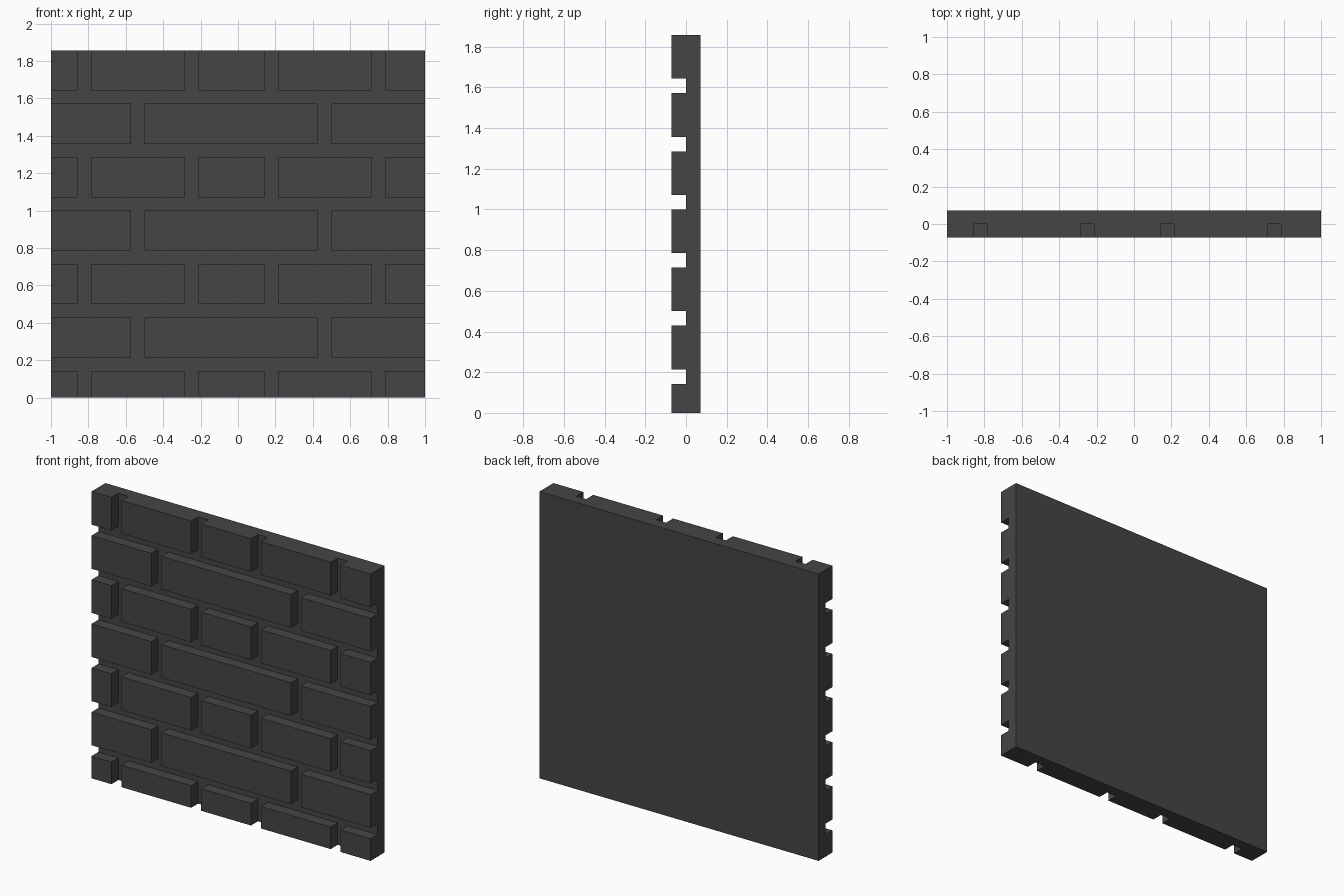
import bpy, bmesh, math
from mathutils import Vector

if "Cube" in bpy.data.objects:
    bpy.data.objects.remove(bpy.data.objects["Cube"])

U = 1 / 14              # module: one mortar joint
W, H = 28, 26           # wall size in modules

# Mortar joint positions, in modules
BED_JOINTS = {2, 6, 10, 14, 18, 22}
HEAD_JOINTS = [{2, 10, 16, 24}, {6, 20}]   # alternating courses


def filled(i, j, k):
    """True where the wall is solid; j = 0 is the brick layer, 1 the backing."""
    if not (0 <= i < W and 0 <= k < H and 0 <= j < 2):
        return False
    if j == 1:
        return True
    course = (k + 2) // 4
    return k not in BED_JOINTS and i not in HEAD_JOINTS[course % 2]


# Boundary faces between solid and empty modules
bm = bmesh.new()
verts = {}


def vert(p):
    key = tuple(round(c) for c in p)
    if key not in verts:
        verts[key] = bm.verts.new(((key[0] - W / 2) * U, (key[1] - 1) * U, key[2] * U))
    return verts[key]


for i in range(W):
    for j in range(2):
        for k in range(H):
            if not filled(i, j, k):
                continue
            centre = Vector((i + .5, j + .5, k + .5))
            for axis in range(3):
                for sign in (-1, 1):
                    n = Vector((0, 0, 0))
                    n[axis] = sign
                    if filled(i + int(n.x), j + int(n.y), k + int(n.z)):
                        continue
                    a = Vector((0, 0, 0))
                    a[(axis + 1) % 3] = .5
                    b = n.cross(a)
                    c = centre + n * .5
                    bm.faces.new([vert(c + s * a + t * b)
                                  for s, t in ((-1, -1), (1, -1), (1, 1), (-1, 1))])

# Merge coplanar modules into clean flat faces
bmesh.ops.dissolve_limit(bm, angle_limit=math.radians(1),
                         verts=bm.verts[:], edges=bm.edges[:])
mesh = bpy.data.meshes.new("brick_wall")
bm.to_mesh(mesh)
bm.free()

# Dark grey stone
mat = bpy.data.materials.new("dark_grey")
mat.diffuse_color = (0.06, 0.06, 0.06, 1)
mat.use_nodes = True
mat.node_tree.nodes["Principled BSDF"].inputs["Base Color"].default_value = mat.diffuse_color
mesh.materials.append(mat)
wall = bpy.data.objects.new("brick_wall", mesh)
bpy.context.collection.objects.link(wall)
